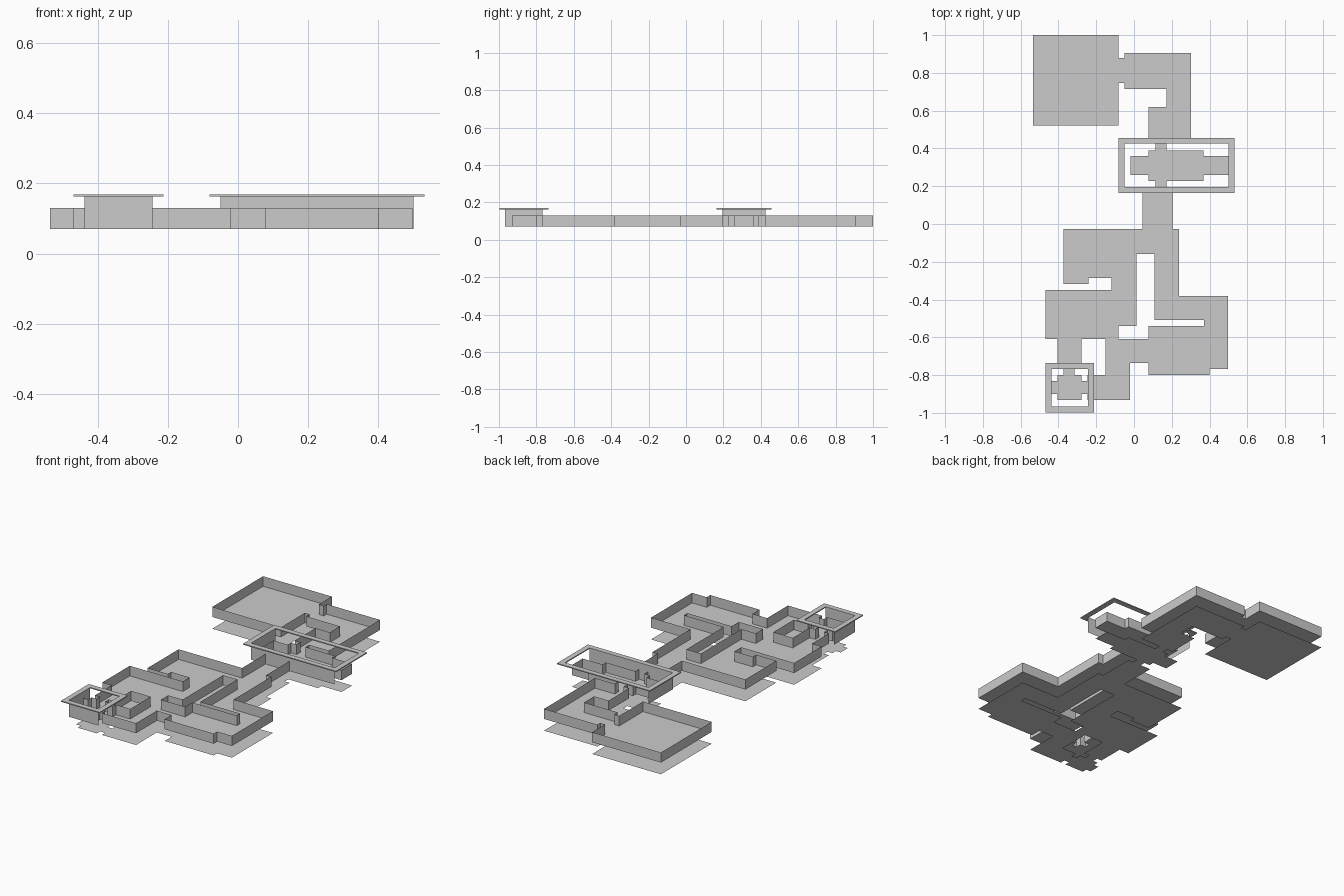
import bpy, bmesh

if "Cube" in bpy.data.objects:
    bpy.data.objects.remove(bpy.data.objects["Cube"])

FLOOR, TOP, HIGH, RIM = 0.07, 0.13, 0.163, 0.169

# Floor plan as overlapping rooms: x0, x1, y0, y1
ROOMS = [
    # back hall and L-shaped passage
    (-.535, -.082, .522, 1.0), (-.082, -.05, .746, .878), (-.05, .302, .714, .905),
    (.172, .302, .619, .714), (.077, .302, .425, .619),
    # large court and its necks
    (.114, .172, .195, .425), (.077, .368, .228, .39), (-.018, .5, .26, .36),
    (.045, .204, -.026, .195),
    # front left rooms
    (-.373, .238, -.159, -.026), (-.373, .013, -.286, -.159), (-.373, -.24, -.317, -.286),
    (-.119, .013, -.35, -.286), (-.468, .013, -.54, -.35), (-.468, -.082, -.608, -.54),
    # front right rooms
    (.108, .238, -.508, -.159), (.108, .497, -.508, -.381), (.37, .497, -.54, -.508),
    (.077, .497, -.767, -.54), (.077, .4, -.8, -.767), (-.15, .077, -.735, -.608),
    (-.15, -.02, -.8, -.735), (-.245, -.02, -.931, -.8),
    # small court and its necks
    (-.405, -.278, -.767, -.608), (-.373, -.315, -.8, -.767), (-.405, -.278, -.931, -.8),
    (-.437, -.245, -.9, -.832),
]
COURTS = {"large": (-.05, .5, .195, .425), "small": (-.437, -.243, -.967, -.767)}


def finish(name, bm):
    bmesh.ops.remove_doubles(bm, verts=bm.verts, dist=1e-5)
    bmesh.ops.dissolve_limit(bm, angle_limit=0.01, verts=bm.verts, edges=bm.edges)
    me = bpy.data.meshes.new(name)
    bm.to_mesh(me)
    bm.free()
    ob = bpy.data.objects.new(name, me)
    bpy.context.collection.objects.link(ob)
    return ob


def quad(bm, *pts):
    bm.faces.new([bm.verts.new(p) for p in pts])


def wall(bm, a, b, z0, z1):
    quad(bm, (*a, z0), (*b, z0), (*b, z1), (*a, z1))


# Grid cells covered by the rooms
xs = sorted({v for r in ROOMS for v in r[:2]})
ys = sorted({v for r in ROOMS for v in r[2:]})


def covered(i, j):
    if not (0 <= i < len(xs) - 1 and 0 <= j < len(ys) - 1):
        return False
    cx, cy = (xs[i] + xs[i + 1]) / 2, (ys[j] + ys[j + 1]) / 2
    return any(x0 < cx < x1 and y0 < cy < y1 for x0, x1, y0, y1 in ROOMS)


cells = [(i, j) for i in range(len(xs)) for j in range(len(ys)) if covered(i, j)]

# Raised room floor and the flat base sheet below it
for name, z in (("room_floor", FLOOR), ("base_sheet", 0.0)):
    bm = bmesh.new()
    for i, j in cells:
        quad(bm, (xs[i], ys[j], z), (xs[i + 1], ys[j], z),
             (xs[i + 1], ys[j + 1], z), (xs[i], ys[j + 1], z))
    finish(name, bm)

# Thin walls around the plan outline
bm = bmesh.new()
for i, j in cells:
    a, b = (xs[i], ys[j]), (xs[i + 1], ys[j])
    c, d = (xs[i + 1], ys[j + 1]), (xs[i], ys[j + 1])
    for di, dj, p, q in ((0, -1, a, b), (1, 0, b, c), (0, 1, c, d), (-1, 0, d, a)):
        if not covered(i + di, j + dj):
            wall(bm, p, q, FLOOR, TOP)
finish("room_walls", bm)

# Tall court walls (front and left) and the flat rim on top
for name, (x0, x1, y0, y1) in COURTS.items():
    bm = bmesh.new()
    wall(bm, (x0, y0), (x1, y0), FLOOR, HIGH)
    wall(bm, (x0, y1), (x0, y0), FLOOR, HIGH)
    finish(name + "_court_walls", bm)

    bm = bmesh.new()
    w = 0.031
    inner = [(x0, y0), (x1, y0), (x1, y1), (x0, y1)]
    outer = [(x0 - w, y0 - w), (x1 + w, y0 - w), (x1 + w, y1 + w), (x0 - w, y1 + w)]
    for k in range(4):
        n = (k + 1) % 4
        for z, flip in ((HIGH, True), (RIM, False)):
            pts = [(*outer[k], z), (*outer[n], z), (*inner[n], z), (*inner[k], z)]
            quad(bm, *(pts[::-1] if flip else pts))
        wall(bm, outer[k], outer[n], HIGH, RIM)
        wall(bm, inner[n], inner[k], HIGH, RIM)
    bmesh.ops.remove_doubles(bm, verts=bm.verts, dist=1e-5)
    finish(name + "_court_rim", bm)
